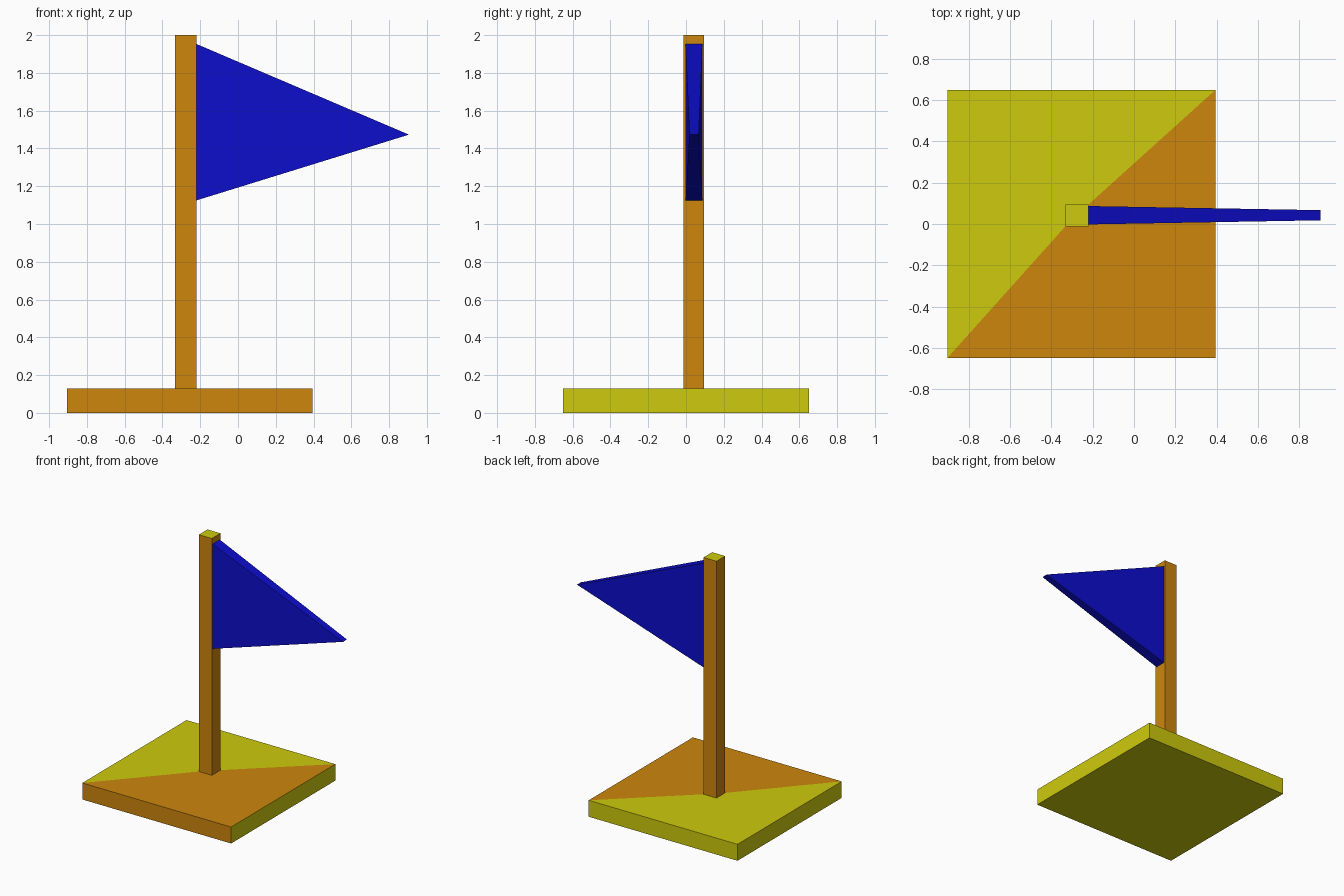
import bpy
import bmesh

cube = bpy.data.objects.get("Cube")
if cube:
    bpy.data.objects.remove(cube)


def material(name, rgb):
    mat = bpy.data.materials.new(name)
    mat.use_nodes = True
    mat.diffuse_color = (*rgb, 1)
    mat.node_tree.nodes["Principled BSDF"].inputs["Base Color"].default_value = (*rgb, 1)
    return mat


yellow = material("yellow", (0.62, 0.59, 0.004))
orange = material("orange", (0.61, 0.24, 0.004))
blue = material("blue", (0.004, 0.004, 0.61))


def loft(name, bottom, top, mats, rule=None):
    """Solid between two matching rings; returns the bmesh-built object."""
    bm = bmesh.new()
    low = [bm.verts.new(p) for p in bottom]
    high = [bm.verts.new(p) for p in top]
    bm.faces.new(low[::-1])
    bm.faces.new(high)
    n = len(low)
    for i in range(n):
        j = (i + 1) % n
        bm.faces.new((low[i], low[j], high[j], high[i]))
    bmesh.ops.recalc_face_normals(bm, faces=bm.faces)
    if rule:
        rule(bm)
    mesh = bpy.data.meshes.new(name)
    bm.to_mesh(mesh)
    bm.free()
    for mat in mats:
        mesh.materials.append(mat)
    obj = bpy.data.objects.new(name, mesh)
    bpy.context.collection.objects.link(obj)
    return obj


def box(name, x, y, z, mats, rule):
    ring = [(x[0], y[0]), (x[1], y[0]), (x[1], y[1]), (x[0], y[1])]
    return loft(name, [(*p, z[0]) for p in ring], [(*p, z[1]) for p in ring], mats, rule)


POLE_X, POLE_Y = (-0.333, -0.22), (-0.012, 0.095)
BASE_TOP = 0.13


# Base: top split along a diagonal that passes the pole corners, front is orange
def paint_base(bm):
    top = next(f for f in bm.faces if f.normal.z > 0.9)
    corners = sorted(top.verts, key=lambda v: v.co.x + v.co.y)
    bend = [(POLE_X[0], POLE_Y[0], BASE_TOP), (POLE_X[1], POLE_Y[1], BASE_TOP)]
    bmesh.utils.face_split(top, corners[0], corners[-1], coords=bend)
    bm.normal_update()
    for f in bm.faces:
        c = f.calc_center_median()
        front_half = f.normal.z > 0.9 and c.x - c.y > -0.25
        f.material_index = int(f.normal.y < -0.9 or front_half)


box("base", (-0.905, 0.395), (-0.65, 0.65), (0, BASE_TOP), [yellow, orange], paint_base)


# Pole: orange sides, yellow ends
def paint_pole(bm):
    for f in bm.faces:
        f.material_index = int(abs(f.normal.z) < 0.5)


box("pole", POLE_X, POLE_Y, (BASE_TOP, 2), [yellow, orange], paint_pole)


# Pennant: triangle that grows thinner towards its tip
def pennant_side(root_y, tip_y):
    return [(POLE_X[1], root_y, 1.125), (0.905, tip_y, 1.473), (POLE_X[1], root_y, 1.953)]


loft("pennant", pennant_side(-0.002, 0.018), pennant_side(0.087, 0.067), [blue])
